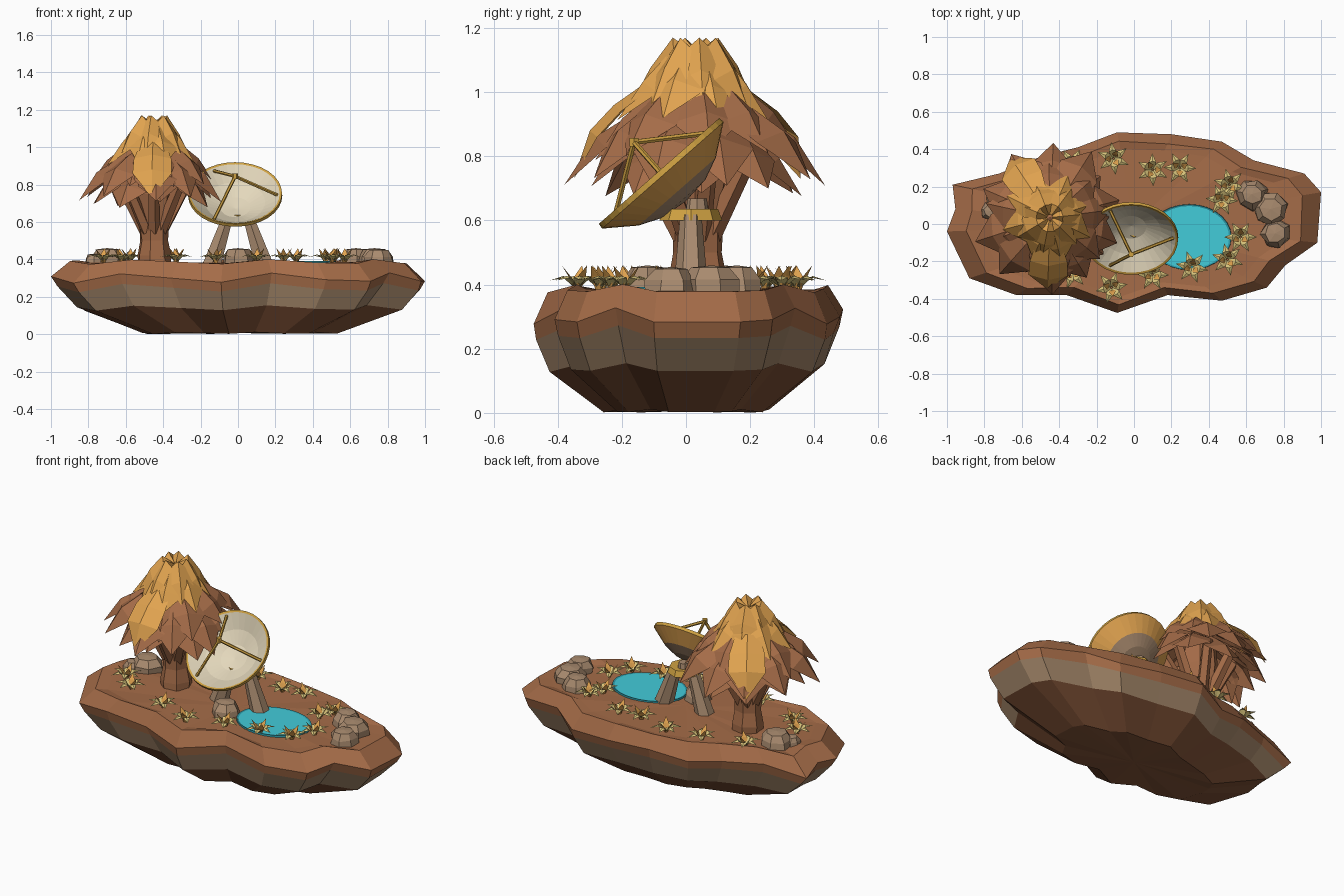
import bpy, bmesh, math, random
from mathutils import Vector, Matrix

random.seed(4)
if "Cube" in bpy.data.objects:
    bpy.data.objects.remove(bpy.data.objects["Cube"])


def material(name, code):
    def linear(c):
        return c / 12.92 if c <= 0.04045 else ((c + 0.055) / 1.055) ** 2.4
    rgba = [linear(int(code[i:i + 2], 16) / 255) for i in (0, 2, 4)] + [1]
    m = bpy.data.materials.new(name)
    m.diffuse_color = rgba
    m.use_nodes = True
    m.node_tree.nodes["Principled BSDF"].inputs["Base Color"].default_value = rgba
    return m


SOIL = material("red brown", "A56C48")
STRATA = material("grey brown", "A28568")
DARK = material("dark brown", "835438")
GOLD_LEAF = material("golden leaf", "E2A450")
CREAM = material("cream", "E4D8BC")
BRASS = material("brass", "D0A242")
ROCK = material("stone", "A88A6E")
WATER = material("turquoise", "42CCDA")
SHORE = material("dark turquoise", "2F9CAA")
STRAW = material("straw", "D6C27A")


def finish(name, bm, mats):
    bmesh.ops.remove_doubles(bm, verts=bm.verts, dist=0.00001)
    mesh = bpy.data.meshes.new(name)
    bm.to_mesh(mesh)
    bm.free()
    for m in mats:
        mesh.materials.append(m)
    ob = bpy.data.objects.new(name, mesh)
    bpy.context.collection.objects.link(ob)


def skin(bm, rings, slots, closed=True):
    """Join rows of points with quads, one material slot per band."""
    rows = [[bm.verts.new(p) for p in ring] for ring in rings]
    n = len(rows[0])
    for a, b, slot in zip(rows, rows[1:], slots):
        for i in range(n if closed else n - 1):
            j = (i + 1) % n
            bm.faces.new((a[i], a[j], b[j], b[i])).material_index = slot
    bmesh.ops.remove_doubles(bm, verts=bm.verts, dist=0.00001)


def lathe(name, profile, sides, mats, slots=None, matrix=Matrix(), jitter=0.0):
    """Turn (radius, height) points round the local z axis."""
    rings = []
    for r, z in profile:
        ring = []
        for i in range(sides):
            a = math.tau * i / sides
            k = r * (1 + random.uniform(-jitter, jitter))
            ring.append(matrix @ Vector((k * math.cos(a), k * math.sin(a), z)))
        rings.append(ring)
    bm = bmesh.new()
    skin(bm, rings, slots or [0] * (len(profile) - 1))
    bmesh.ops.recalc_face_normals(bm, faces=bm.faces)
    finish(name, bm, mats)


def rod(name, start, end, r1, r2, mat, sides=6):
    """Tapered bar between two points."""
    start, end = Vector(start), Vector(end)
    d = end - start
    m = Matrix.Translation(start) @ d.to_track_quat('Z', 'Y').to_matrix().to_4x4()
    lathe(name, [(0, 0), (r1, 0), (r2, d.length), (0, d.length)], sides, [mat], matrix=m)


def add_leaf(bm, origin, angle, rows, slot, ridge):
    """Folded leaf: rows are (radius, height, half width)."""
    m = Matrix.Translation(origin) @ Matrix.Rotation(angle, 4, 'Z')
    pts = [[m @ Vector((r - w * .25, -w, z - ridge * (w > 0))), m @ Vector((r, 0, z)),
            m @ Vector((r - w * .25, w, z - ridge * (w > 0)))] for r, z, w in rows]
    skin(bm, pts, [slot] * (len(rows) - 1), closed=False)


# Floating island: outline scaled into stacked earth layers
outline = [(1, .17), (.91, .27), (.64, .34), (.47, .44), (.2, .48), (-.09, .49), (-.3, .41),
           (-.5, .36), (-.72, .27), (-.97, .21), (-.955, .08), (-1, -.04), (-.88, -.29),
           (-.63, -.38), (-.36, -.38), (-.09, -.475), (.18, -.38), (.47, -.41), (.71, -.34),
           (.81, -.22), (.98, -.1)]
# (scale, height, height wobble, outline wobble)
layers = [(0, .382, 0, 0), (.82, .382, .004, 0), (.9, .387, .014, .01), (1, .3, .028, 0),
          (.97, .248, .025, .015), (.87, .14, .015, .03), (.52, .006, .005, .04), (0, .006, 0, 0)]
rings = []
for scale, z, wobble, bulge in layers:
    ring = []
    for i, (x, y) in enumerate(outline):
        s = scale * (1 + bulge * math.sin(i * 2.6))
        ring.append((x * s, y * s, z + wobble * math.sin(i * 2.2 + 3.76)))
    rings.append(ring)
bm = bmesh.new()
skin(bm, rings, [0, 0, 0, 0, 1, 2, 2])
bmesh.ops.recalc_face_normals(bm, faces=bm.faces)
finish("island", bm, [SOIL, STRATA, DARK])

# Pond
pond_place = Matrix.Translation((.295, -.07, .38)) @ Matrix.Diagonal((.225, .175, 1, 1))
lathe("pond", [(0, .009), (.95, .009), (1, .012), (1.01, -.005)], 28, [WATER, SHORE],
      [0, 1, 1], pond_place)

# Rocks: (x, y, radius, height)
for x, y, r, h in [(.63, .16, .085, .08), (.73, .08, .09, .08), (.755, -.05, .08, .075),
                   (0, -.12, .085, .08), (-.7, .12, .095, .08), (-.77, .07, .05, .05)]:
    place = Matrix.Translation((x, y, .38)) @ Matrix.Rotation(x * 9, 4, 'Z')
    lathe("rock", [(r, -.01), (r * .95, h * .45), (r * .65, h * .92), (0, h)], 7, [ROCK],
          matrix=place, jitter=.12)

# Tree trunk and spreading boughs
tree = Vector((-.45, .035, 0))
lathe("trunk", [(.095, .37), (.09, .42), (.075, .5), (.08, .6), (.11, .75), (.09, .95), (0, 1)],
      7, [SOIL], matrix=Matrix.Translation(tree), jitter=.08)
for i in range(7):
    a = math.tau * i / 7 + .2
    out = Vector((math.cos(a), math.sin(a), 0))
    rod("bough", tree + out * .045 + Vector((0, 0, .55)),
        tree + out * .2 + Vector((0, 0, .84)), .034, .03, SOIL, 5)

# Canopy: tiers of drooping leaves, each (count, turn, leaf rows)
tiers = [
    (9, .0, [(.08, .95, .05), (.2, .88, .1), (.27, .82, .11), (.345, .7, 0)]),
    (10, .3, [(.06, 1.02, .04), (.2, .95, .1), (.31, .88, .115), (.405, .73, 0)]),
    (9, .1, [(.05, 1.07, .04), (.16, 1.0, .09), (.25, .93, .105), (.34, .8, 0)]),
    (8, .35, [(.02, 1.12, .02), (.09, 1.12, .05), (.17, 1.04, .095), (.25, .92, 0)]),
    (7, .1, [(.015, 1.13, .01), (.075, 1.17, .04), (.145, 1.08, .08), (.205, .96, 0)]),
]
bm = bmesh.new()
for t, (count, turn, rows) in enumerate(tiers):
    for i in range(count):
        k = random.uniform(.93, 1.04)
        drop = random.uniform(-.025, .01)
        shaped = [(r * k, z + drop * (r > .1), w) for r, z, w in rows]
        add_leaf(bm, tree, turn + math.tau * i / count + random.uniform(-.1, .1), shaped,
                 int(t > 2), .035)
# Single golden leaves hanging over the lower tiers
for a in (-1.6, 2.15):
    add_leaf(bm, tree, a, [(.16, 1.03, .07), (.26, .96, .1), (.335, .88, .105), (.385, .73, 0)],
             1, .02)
finish("canopy", bm, [SOIL, GOLD_LEAF])

# Dish with its legs, collar, hub and feed struts
dish = Matrix.Translation((-.015, -.08, .75)) @ Matrix.Rotation(math.radians(41.3), 4, 'X')
lathe("dish", [(0, -.105), (.08, -.095), (.16, -.058), (.238, .002), (.25, .006), (.252, -.012),
               (.16, -.08), (.09, -.11), (0, -.12)], 32, [CREAM, BRASS, GOLD_LEAF, ROCK],
      [0, 0, 0, 1, 1, 2, 3, 3], dish)
apex = dish @ Vector((0, 0, .125))
for k in range(3):
    a = math.tau * k / 3
    foot = dish @ Vector((.225 * math.cos(a), .225 * math.sin(a), -.008))
    rod("feed_strut", foot, apex, .009, .009, BRASS)
rod("feed_tip", apex - Vector((0, 0, .014)), apex + Vector((0, 0, .014)), .016, .016, BRASS)
rod("dish_hub", (-.01, .035, .6), (-.01, .035, .668), .04, .03, ROCK, 8)
rod("collar", (0, .015, .6), (0, .015, .636), .098, .085, BRASS, 8)
for side in (-1, 1):
    rod("dish_leg", (side * .14, .015, .37), (side * .06, .015, .61), .055, .034, ROCK)

# Small plants: a rosette of low drooping leaves with a few upright golden ones
spots = [(-.11, .35), (.1, .29), (.245, .3), (.51, .21), (.47, .13), (.57, -.07), (.5, -.19),
         (.31, -.23), (.1, -.27), (-.12, -.34), (-.33, -.26), (-.33, .32), (-.62, -.16),
         (-.72, -.06), (-.58, .25)]
for x, y in spots:
    bm = bmesh.new()
    base = Vector((x, y, .38))
    turn = random.uniform(0, 6)
    for i in range(6):
        a = turn + math.tau * i / 6
        add_leaf(bm, base, a, [(.005, .015, .008), (.045, .047, .02), (.088, .033, 0)], 0, .005)
        if i % 2:
            add_leaf(bm, base, a + .5, [(.005, 0, .008), (.026, .048, .018), (.048, .08, 0)], 1, .005)
    finish("plant", bm, [STRAW, GOLD_LEAF])
